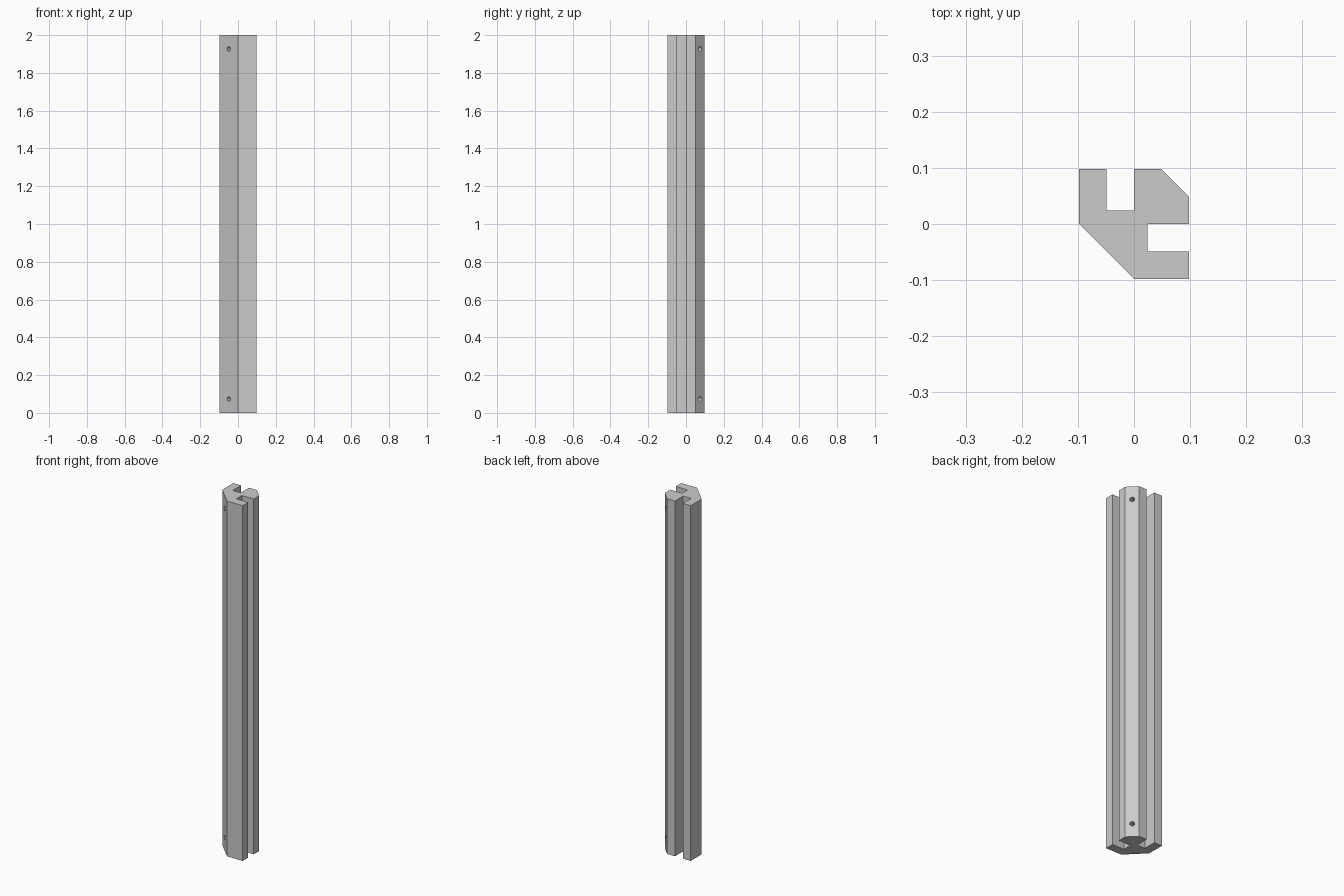
import bpy, bmesh, math
from mathutils import Matrix, Vector

cube = bpy.data.objects.get("Cube")
if cube:
    bpy.data.objects.remove(cube, do_unlink=True)

U = 0.0245          # profile module
HEIGHT = 2.0
HOLE_RADIUS = 0.0125

grey = bpy.data.materials.new("plain grey")
grey.use_nodes = True
colour = (0.6, 0.6, 0.6, 1)
grey.diffuse_color = colour
grey.node_tree.nodes["Principled BSDF"].inputs["Base Color"].default_value = colour


def add_object(name, bm):
    bmesh.ops.recalc_face_normals(bm, faces=bm.faces)
    mesh = bpy.data.meshes.new(name)
    bm.to_mesh(mesh)
    bm.free()
    mesh.materials.append(grey)
    obj = bpy.data.objects.new(name, mesh)
    bpy.context.collection.objects.link(obj)
    return obj


# Slotted corner post: half of the section, mirrored across its diagonal
half = [(0, -4), (4, -4), (4, -2), (1, -2), (1, 0), (4, 0), (4, 2)]
section = half + [(y, x) for x, y in reversed(half)]
bm = bmesh.new()
face = bm.faces.new([bm.verts.new((x * U, y * U, 0)) for x, y in section])
extruded = bmesh.ops.extrude_face_region(bm, geom=[face])["geom"]
top = [v for v in extruded if isinstance(v, bmesh.types.BMVert)]
bmesh.ops.translate(bm, verts=top, vec=(0, 0, HEIGHT))
post = add_object("corner_post", bm)

# Screw holes drilled diagonally through both ends
bm = bmesh.new()
along_diagonal = Vector((1, 1, 0)).to_track_quat('Z', 'Y').to_matrix().to_4x4()
for z in (3 * U, HEIGHT - 3 * U):
    bmesh.ops.create_cone(bm, cap_ends=True, segments=24, radius1=HOLE_RADIUS,
                          radius2=HOLE_RADIUS, depth=0.5,
                          matrix=Matrix.Translation((0, 0, z)) @ along_diagonal)
drill = add_object("hole_cutter", bm)
drill.hide_render = True
drill.hide_set(True)

cut = post.modifiers.new("screw holes", 'BOOLEAN')
cut.operation = 'DIFFERENCE'
cut.solver = 'EXACT'
cut.object = drill

# Smooth hole walls, sharp post edges
bpy.ops.object.select_all(action='DESELECT')
post.select_set(True)
bpy.context.view_layer.objects.active = post
bpy.ops.object.modifier_apply(modifier=cut.name)
bpy.ops.object.shade_smooth_by_angle(angle=math.radians(30))
bpy.data.objects.remove(drill, do_unlink=True)
